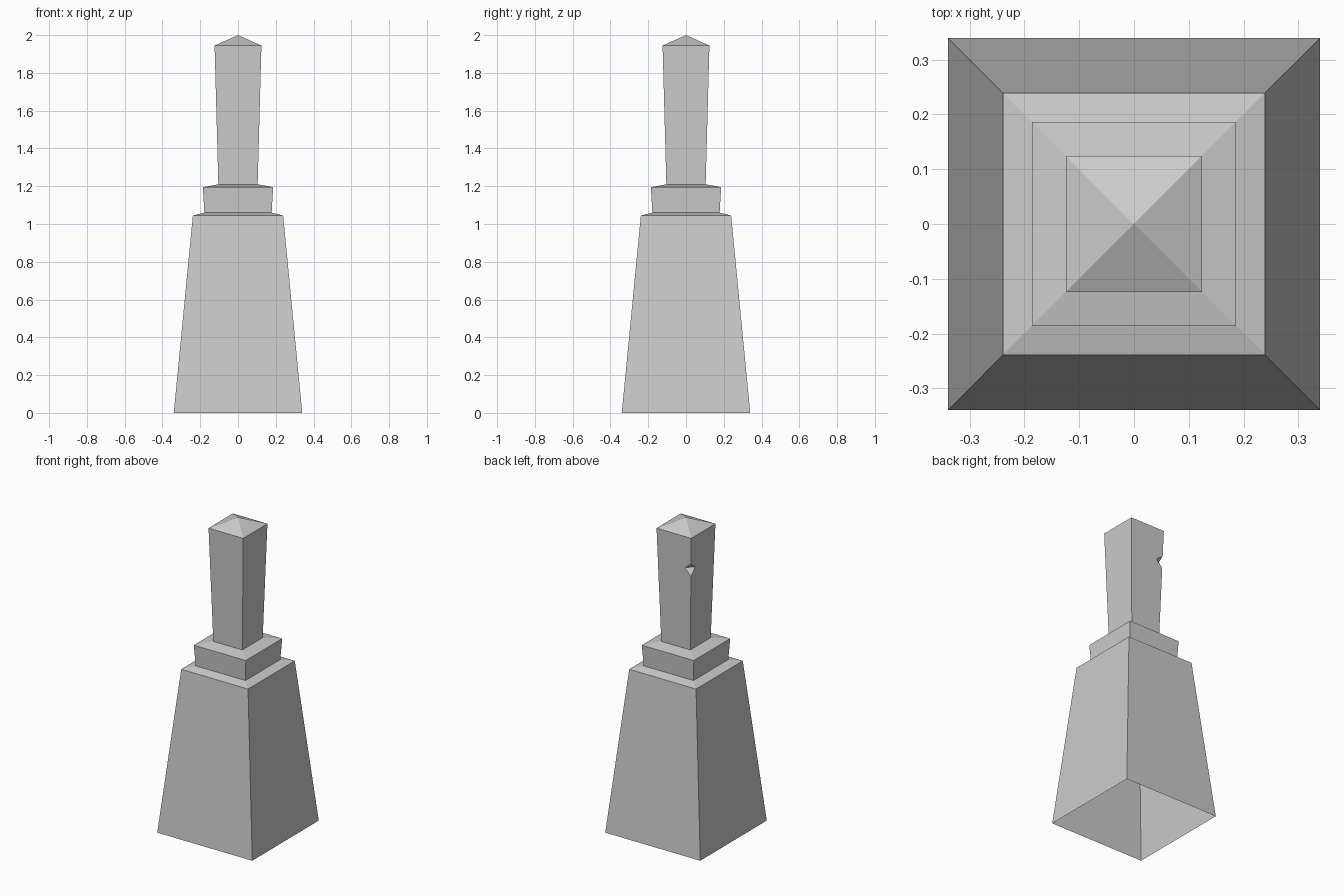
import bpy, bmesh

if "Cube" in bpy.data.objects:
    bpy.data.objects.remove(bpy.data.objects["Cube"])


def make_object(bm, name):
    bmesh.ops.recalc_face_normals(bm, faces=bm.faces)
    mesh = bpy.data.meshes.new(name)
    bm.to_mesh(mesh)
    bm.free()
    obj = bpy.data.objects.new(name, mesh)
    bpy.context.collection.objects.link(obj)


def loft(profile):
    """Square open skin through (half_width, z) rings; half width 0 is a tip."""
    bm = bmesh.new()
    signs = [(-1, -1), (1, -1), (1, 1), (-1, 1)]
    rings = [[bm.verts.new((sx * h, sy * h, z)) for sx, sy in signs] if h
             else [bm.verts.new((0, 0, z))] for h, z in profile]
    for low, high in zip(rings, rings[1:]):
        for i in range(4):
            j = (i + 1) % 4
            if len(high) == 1:
                bm.faces.new((low[i], low[j], high[0]))
            else:
                bm.faces.new((low[i], low[j], high[j], high[i]))
    return bm, rings


# tapered base, open underneath, with sloping ledge
bm, _ = loft([(0.34, 0), (0.239, 1.045), (0.178, 1.06)])
make_object(bm, "base")

# collar flaring outward, with sloping ledge
bm, _ = loft([(0.178, 1.06), (0.186, 1.195), (0.104, 1.21)])
make_object(bm, "collar")

# shaft flaring outward, with pyramid cap
H0, Z0, H1, Z1 = 0.104, 1.21, 0.124, 1.945
bm, (low, high, tip) = loft([(H0, Z0), (H1, Z1), (0, 2.0)])

# chip in the back left corner: rebuild the two faces that meet there
for a, b in ((2, 3), (3, 0)):
    bm.faces.remove(bm.faces.get((low[a], low[b], high[b], high[a])))
bm.edges.remove(bm.edges.get((low[3], high[3])))


def half(z):
    return H0 + (H1 - H0) * (z - Z0) / (Z1 - Z0)


def chip(z, dx=0.0, dy=0.0):
    return bm.verts.new((-half(z) + dx, half(z) - dy, z))


upper, lower = chip(1.775), chip(1.695)
on_back, on_left = chip(1.74, dx=0.045), chip(1.74, dy=0.045)
bm.faces.new((low[2], low[3], lower, on_back, upper, high[3], high[2]))
bm.faces.new((low[3], low[0], high[0], high[3], upper, on_left, lower))
bm.faces.new((upper, on_back, on_left))
bm.faces.new((lower, on_left, on_back))
make_object(bm, "shaft")
